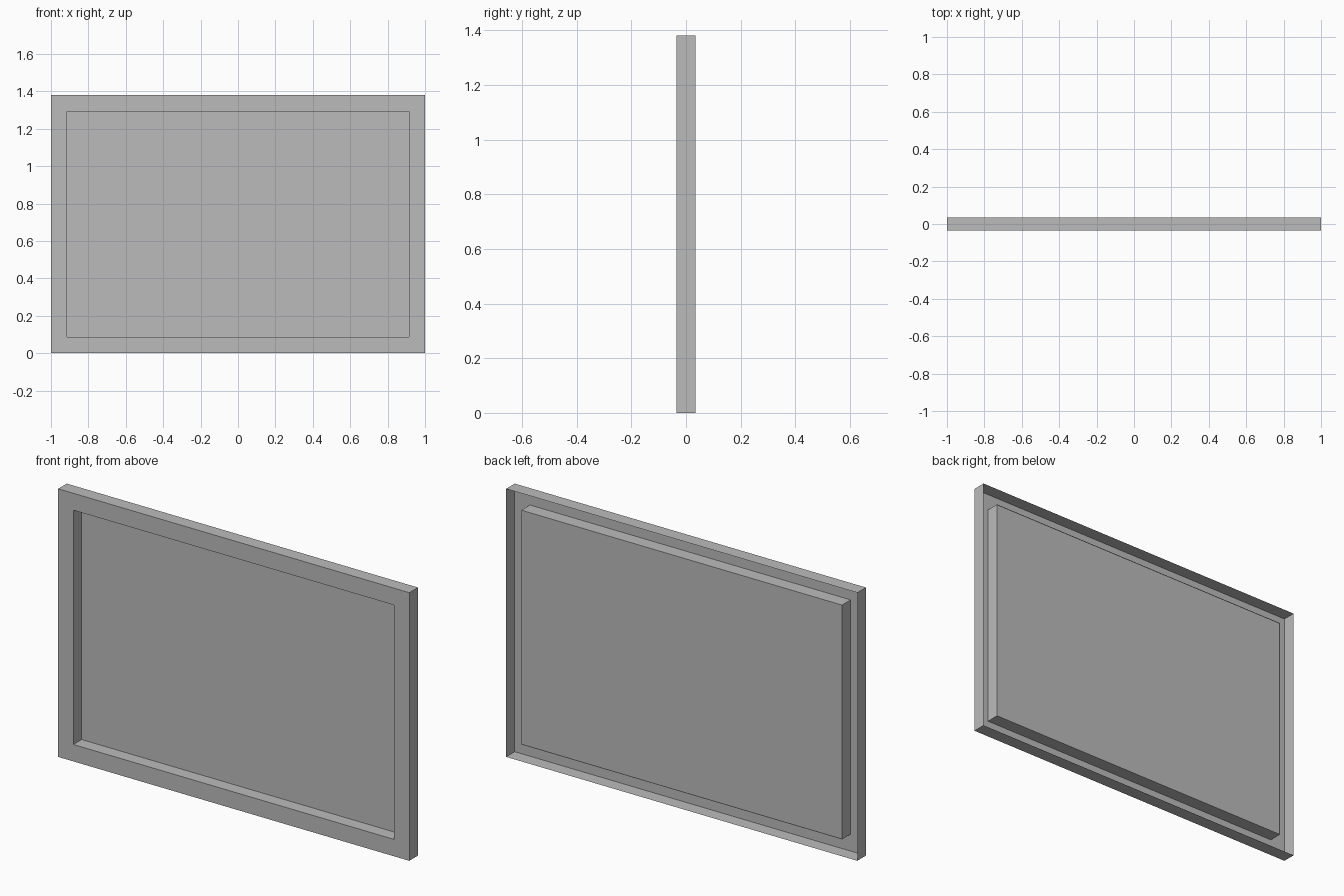
import bpy
import bmesh

WIDTH, HEIGHT, DEPTH = 2.0, 1.38, 0.07
BORDER = 0.087
FRONT, BACK = -DEPTH / 2, DEPTH / 2

cube = bpy.data.objects.get("Cube")
if cube:
    bpy.data.objects.remove(cube, do_unlink=True)

grey = bpy.data.materials.new("plain_grey")
grey.use_nodes = True
grey.diffuse_color = (0.5, 0.5, 0.5, 1)
grey.node_tree.nodes["Principled BSDF"].inputs["Base Color"].default_value = (0.5, 0.5, 0.5, 1)


def finish(bm, name):
    mesh = bpy.data.meshes.new(name)
    bm.to_mesh(mesh)
    bm.free()
    mesh.materials.append(grey)
    obj = bpy.data.objects.new(name, mesh)
    bpy.context.collection.objects.link(obj)
    return obj


def rectangle(bm, inset, y):
    """Four corner vertices, anticlockwise as seen from the front."""
    x = WIDTH / 2 - inset
    low, high = inset, HEIGHT - inset
    return [bm.verts.new((px, y, pz))
            for px, pz in ((-x, low), (x, low), (x, high), (-x, high))]


# Frame: outer rim, front border and inner rim as one thin folded shell, open behind
bm = bmesh.new()
loops = [rectangle(bm, inset, y) for inset, y in
         ((0, BACK), (0, FRONT), (BORDER, FRONT), (BORDER, BACK))]
for outer, inner in zip(loops, loops[1:]):
    for i in range(4):
        j = (i + 1) % 4
        bm.faces.new((outer[i], outer[j], inner[j], inner[i]))
finish(bm, "frame")

# Picture panel, set just inside the back of the frame
bm = bmesh.new()
bm.faces.new(rectangle(bm, BORDER, BACK - 0.003))
finish(bm, "picture_panel")

# Winding road: rows of height, left edge, right edge
ROAD = [
    (0.09, -0.91, 0.87), (0.285, -0.51, 0.845), (0.425, -0.305, 0.77),
    (0.595, -0.15, 0.615), (0.675, -0.125, 0.51), (0.765, -0.16, 0.34),
    (0.845, -0.26, 0.11), (0.925, -0.355, -0.09), (1.0, -0.375, -0.175),
    (1.07, -0.235, -0.12), (1.105, 0.0, 0.06), (1.135, 0.23, 0.232),
]
bm = bmesh.new()
rows = [[bm.verts.new((x, BACK - 0.005, z)) for x in (left, right)]
        for z, left, right in ROAD]
for low, high in zip(rows, rows[1:]):
    bm.faces.new((low[0], low[1], high[1], high[0]))
finish(bm, "winding_road")
